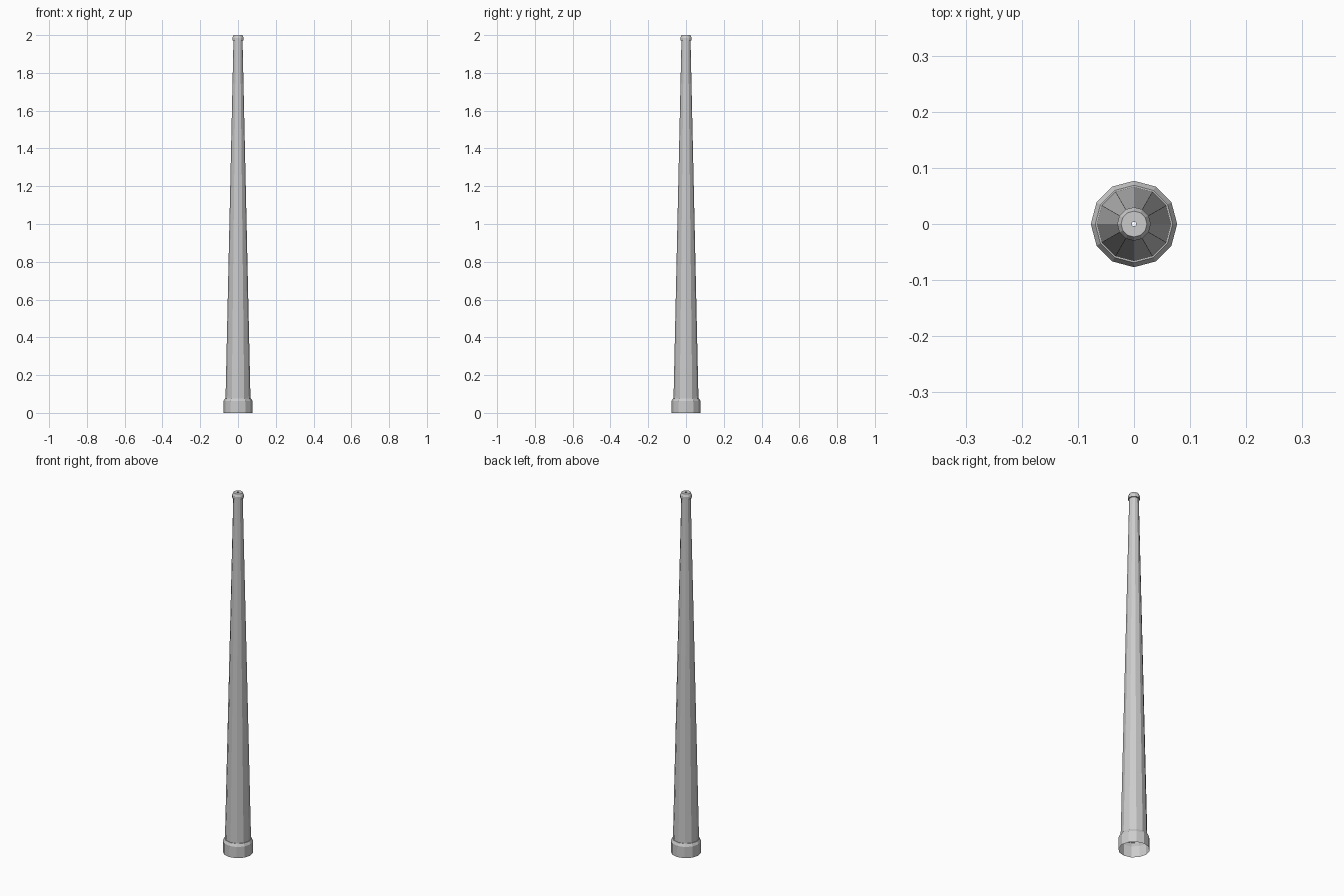
import bpy, bmesh
from math import cos, sin, tau

if "Cube" in bpy.data.objects:
    bpy.data.objects.remove(bpy.data.objects["Cube"])

SIDES = 12


def lathe(name, profile):
    """Spin a (radius, z) profile into an open 12-sided shell."""
    bm = bmesh.new()
    rings = [[bm.verts.new((r * cos(tau * i / SIDES), r * sin(tau * i / SIDES), z))
              for i in range(SIDES)] for r, z in profile]
    for low, high in zip(rings, rings[1:]):
        for i in range(SIDES):
            j = (i + 1) % SIDES
            bm.faces.new((low[i], low[j], high[j], high[i]))
    mesh = bpy.data.meshes.new(name)
    bm.to_mesh(mesh)
    bm.free()
    obj = bpy.data.objects.new(name, mesh)
    bpy.context.collection.objects.link(obj)
    return obj


# Hollow base collar, open underneath, with a bevelled top lip
lathe("base_collar", [(0.077, 0), (0.077, 0.062), (0.069, 0.077), (0.066, 0.077)])

# Long tapering shaft
lathe("tapered_shaft", [(0.066, 0.077), (0.024, 1.972)])

# Small bevelled cap with a pinhole in the middle
lathe("top_cap", [(0.024, 1.972), (0.030, 1.972), (0.030, 1.986),
                  (0.023, 2.0), (0.004, 2.0)])
